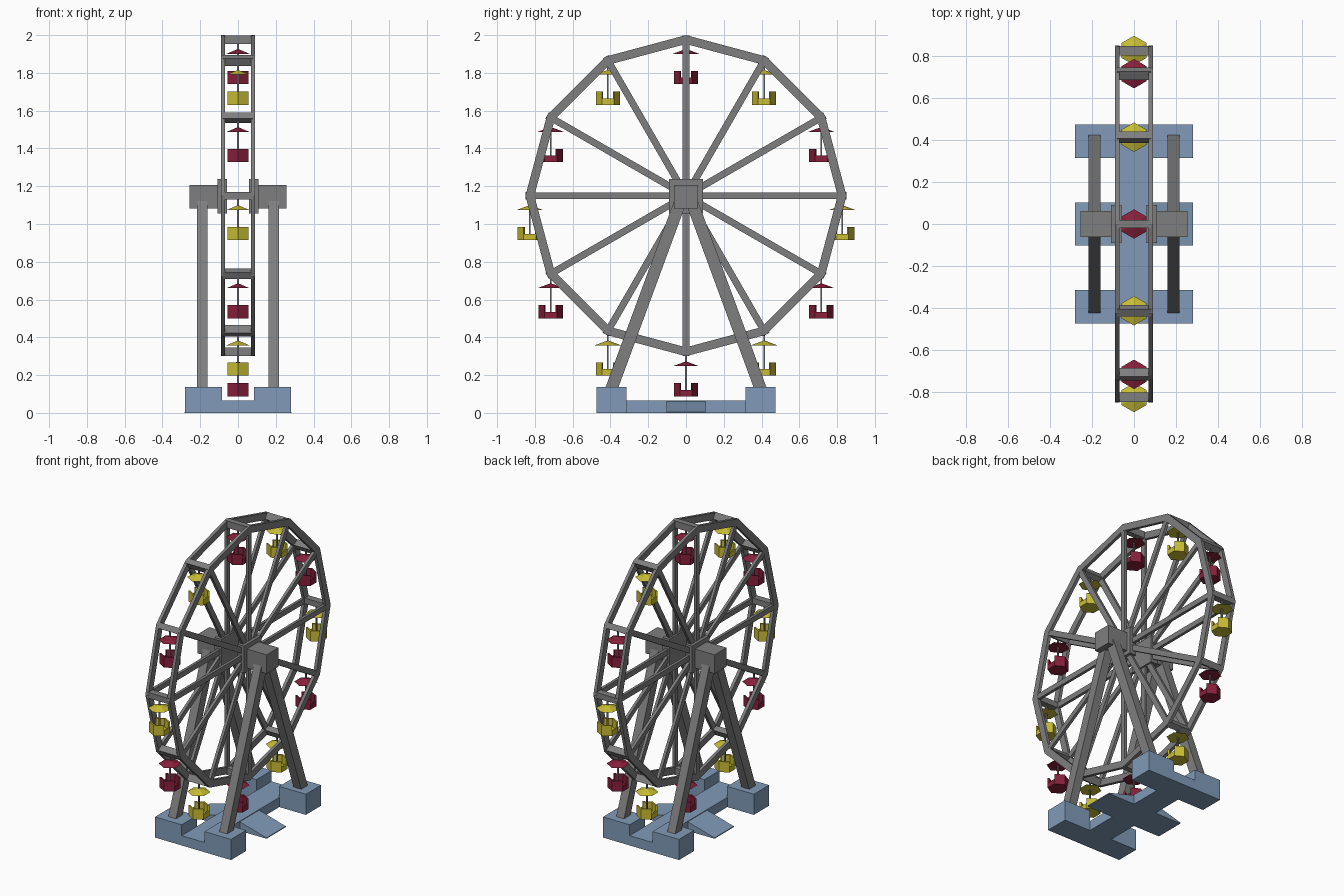
import bpy, bmesh
from math import sin, cos, pi, radians, hypot, atan2
from mathutils import Matrix, Vector

if "Cube" in bpy.data.objects:
    bpy.data.objects.remove(bpy.data.objects["Cube"])


def material(name, rgb):
    m = bpy.data.materials.new(name)
    m.diffuse_color = (*rgb, 1)
    m.use_nodes = True
    m.node_tree.nodes["Principled BSDF"].inputs["Base Color"].default_value = m.diffuse_color
    return m


GREY = material("steel grey", (0.21, 0.21, 0.21))
BLUE = material("base blue", (0.22, 0.33, 0.48))
RED = material("dark red", (0.25, 0.014, 0.045))
YELLOW = material("yellow", (0.58, 0.51, 0.035))

HUB_Z = 1.15     # wheel centre
R_OUT = 0.85     # outer corner radius
R_BAR = 0.827    # radius of cross bars
N = 12


def finish(name, bm, mat):
    bmesh.ops.recalc_face_normals(bm, faces=bm.faces)
    me = bpy.data.meshes.new(name)
    bm.to_mesh(me)
    bm.free()
    me.materials.append(mat)
    ob = bpy.data.objects.new(name, me)
    bpy.context.collection.objects.link(ob)
    return ob


def add_box(bm, centre, size, tilt=0.0):
    """Box, tilted about the x axis."""
    mat = (Matrix.Translation(centre) @ Matrix.Rotation(tilt, 4, 'X')
           @ Matrix.Diagonal((*size, 1)))
    bmesh.ops.create_cube(bm, size=1, matrix=mat)


def add_beam(bm, x, a, b, wx, wt):
    """Square beam between two (y, z) points at a given x."""
    dy, dz = b[0] - a[0], b[1] - a[1]
    add_box(bm, (x, (a[0] + b[0]) / 2, (a[1] + b[1]) / 2),
            (wx, wt, hypot(dy, dz)), atan2(-dy, dz))


def polar(r, i, cz=HUB_Z):
    a = radians(30 * i)
    return r * sin(a), cz + r * cos(a)


# Wheel sides: rim, spokes, hub plate, bearing block and legs
for s, side in ((-1, "left"), (1, "right")):
    bm = bmesh.new()
    rings = [[bm.verts.new((s * x, *polar(r, i))) for i in range(N)]
             for x, r in ((0.09, R_OUT), (0.09, 0.803), (0.069, 0.803), (0.069, R_OUT))]
    for k in range(4):
        p, q = rings[k], rings[(k + 1) % 4]
        for i in range(N):
            j = (i + 1) % N
            bm.faces.new((p[i], p[j], q[j], q[i]))
    finish(side + "_rim", bm, GREY)

    bm = bmesh.new()
    for i in range(N):
        add_beam(bm, s * 0.0795, polar(0.04, i), polar(0.81, i), 0.019, 0.036)
    finish(side + "_spokes", bm, GREY)

    bm = bmesh.new()
    add_box(bm, (s * 0.084, 0, 1.146), (0.05, 0.182, 0.182))
    finish(side + "_hub_plate", bm, GREY)

    bm = bmesh.new()
    add_box(bm, (s * 0.178, 0, 1.144), (0.156, 0.126, 0.126))
    finish(side + "_bearing_block", bm, GREY)

    bm = bmesh.new()
    for f in (-1, 1):
        add_beam(bm, s * 0.189, (f * 0.405, 0.10), (f * 0.022, 1.14), 0.057, 0.064)
    finish(side + "_legs", bm, GREY)

# Cross bars joining the two rims
bm = bmesh.new()
for i in range(N):
    y, z = polar(R_BAR - 0.001, i)
    add_box(bm, (0, y, z), (0.16, 0.038, 0.046), -radians(30 * i))
finish("cross_bars", bm, GREY)

# Base: centre strip, footings and sloping ramps
bm = bmesh.new()
add_box(bm, (0, 0, 0.0325), (0.17, 0.95, 0.065))
finish("base_strip", bm, BLUE)
bm = bmesh.new()
for sx in (-1, 1):
    for sy in (-1, 1):
        add_box(bm, (sx * 0.1825, sy * 0.395, 0.069), (0.197, 0.16, 0.138))
finish("footings", bm, BLUE)
for s, side in ((-1, "left"), (1, "right")):
    bm = bmesh.new()
    ends = [[bm.verts.new((s * x, y, z)) for x, z in
             ((0.08, 0), (0.282, 0), (0.282, 0.006), (0.08, 0.062))] for y in (-0.102, 0.102)]
    for e in ends:
        bm.faces.new(e)
    for k in range(4):
        j = (k + 1) % 4
        bm.faces.new((ends[0][k], ends[0][j], ends[1][j], ends[1][k]))
    finish(side + "_ramp", bm, BLUE)


def hexagon(r, z):
    """Hexagon with corners on the y axis and flats facing x."""
    return [Vector((r * sin(pi / 3 * k), r * cos(pi / 3 * k), z)) for k in range(6)]


def add_prism(bm, low, high):
    a, b = [bm.verts.new(v) for v in low], [bm.verts.new(v) for v in high]
    bm.faces.new(a)
    bm.faces.new(b)
    for k in range(len(a)):
        j = (k + 1) % len(a)
        bm.faces.new((a[k], a[j], b[j], b[k]))


def gondola_mesh(bm):
    """Roof and open tub, with the roof tip at the origin."""
    # roof
    tip = bm.verts.new((0, 0, 0))
    ring = [bm.verts.new(v) for v in hexagon(0.07, -0.026)]
    bm.faces.new(ring)
    for k in range(6):
        bm.faces.new((ring[k], ring[(k + 1) % 6], tip))
    # floor
    add_prism(bm, hexagon(0.064, -0.186), hexagon(0.064, -0.172))
    # walls, low on the two sides facing x
    o, n = hexagon(0.064, 0), hexagon(0.053, 0)
    for k in range(6):
        j = (k + 1) % 6
        top = -0.152 if k in (1, 4) else -0.116
        quad = (o[k], o[j], n[j], n[k])
        add_prism(bm, [v + Vector((0, 0, -0.186)) for v in quad],
                  [v + Vector((0, 0, top)) for v in quad])


# Gondolas hanging from the cross bars, alternating colours
rods = bmesh.new()
for i in range(N):
    y, z = polar(R_BAR, i, 1.10)
    bm = bmesh.new()
    gondola_mesh(bm)
    ob = finish("gondola_%02d" % (i + 1), bm, YELLOW if i % 2 else RED)
    ob.location = (0, y, z)
    add_box(rods, (0, y, z - 0.065), (0.009, 0.009, 0.23))
finish("hanger_rods", rods, GREY)
